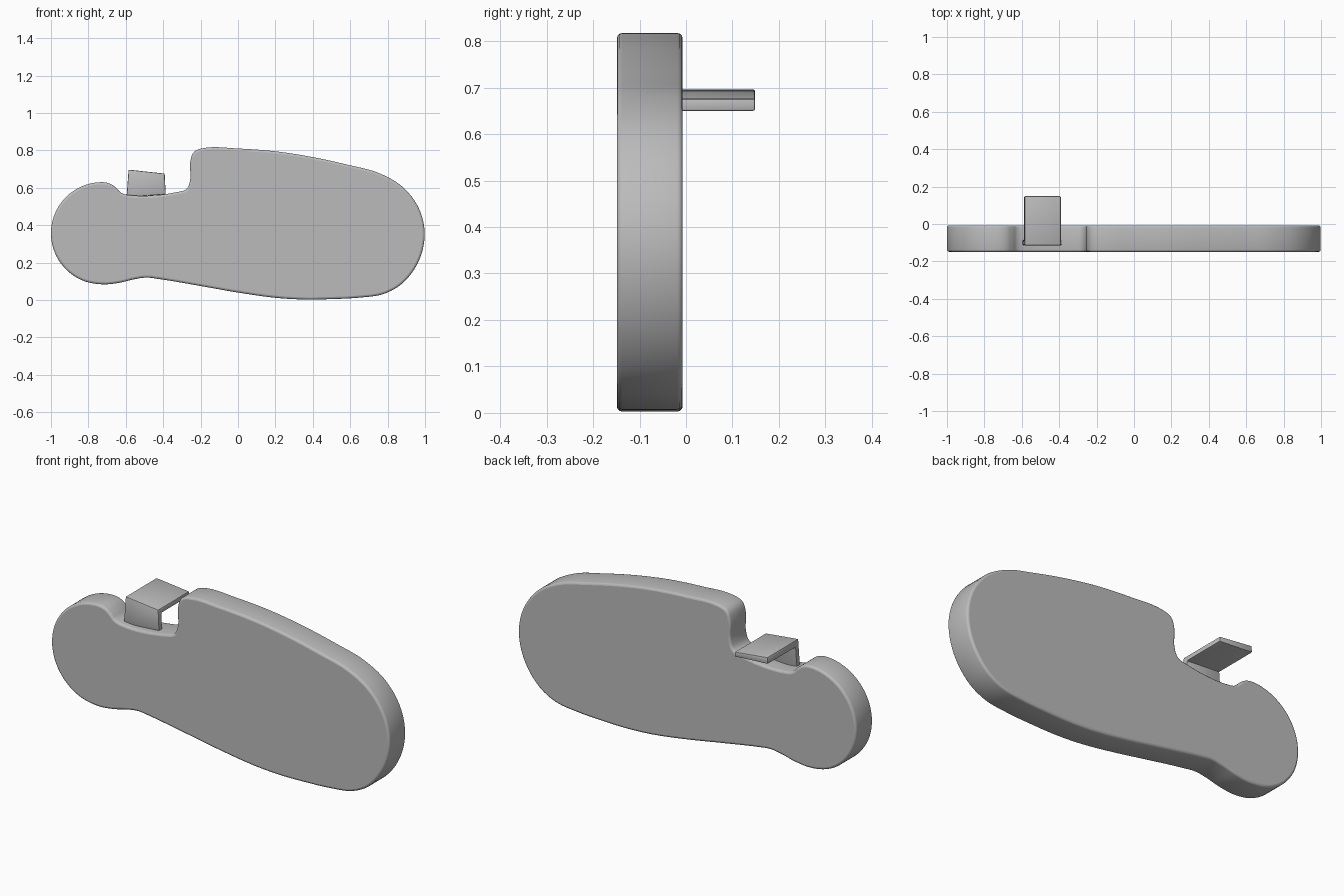
import bpy
import bmesh
import math
from mathutils import Vector
from mathutils.geometry import interpolate_bezier

default_cube = bpy.data.objects.get("Cube")
if default_cube:
    bpy.data.objects.remove(default_cube, do_unlink=True)

# Single plain grey finish
grey = bpy.data.materials.new("plain_grey")
grey.use_nodes = True
colour = (0.5, 0.5, 0.5, 1)
grey.diffuse_color = colour
grey.node_tree.nodes["Principled BSDF"].inputs["Base Color"].default_value = colour


def smooth_loop(points, steps):
    """Closed smooth curve through the points, with length-aware handles."""
    points = [Vector(p) for p in points]
    count = len(points)
    tangents = []
    for i, point in enumerate(points):
        before = point - points[i - 1]
        after = points[(i + 1) % count] - point
        tangents.append((before.normalized() + after.normalized()).normalized())
    result = []
    for i, start in enumerate(points):
        j = (i + 1) % count
        end = points[j]
        reach = (end - start).length / 3
        segment = interpolate_bezier(start, start + tangents[i] * reach,
                                     end - tangents[j] * reach, end, steps + 1)
        result.extend(segment[:-1])
    return result


def make_solid(name, front_ring, back_ring, bevel_width, segments):
    """Prism between two matching rings, with rounded sharp edges."""
    bm = bmesh.new()
    front = [bm.verts.new(p) for p in front_ring]
    back = [bm.verts.new(p) for p in back_ring]
    bm.faces.new(front)
    bm.faces.new(back[::-1])
    for i in range(len(front)):
        bm.faces.new((front[i - 1], front[i], back[i], back[i - 1]))
    bmesh.ops.recalc_face_normals(bm, faces=bm.faces)
    sharp = [e for e in bm.edges if e.calc_face_angle() > math.radians(45)]
    bmesh.ops.bevel(bm, geom=sharp, offset=bevel_width, offset_type='OFFSET',
                    segments=segments, profile=0.5, affect='EDGES',
                    clamp_overlap=False)
    # Large many-sided caps stay flat, everything else is smooth
    for face in bm.faces:
        face.smooth = len(face.verts) <= 4
    mesh = bpy.data.meshes.new(name)
    bm.to_mesh(mesh)
    bm.free()
    mesh.materials.append(grey)
    obj = bpy.data.objects.new(name, mesh)
    bpy.context.collection.objects.link(obj)
    return obj


# Body outline: round end lobe, then notch, top, wide end and underside
lobe_x, lobe_z, lobe_radius = -0.727, 0.357, 0.273
outline = []
for step in range(9):
    angle = math.radians(270 - step * 22.5)
    outline.append((lobe_x + lobe_radius * math.cos(angle),
                    lobe_z + lobe_radius * math.sin(angle)))
outline += [
    (-0.68, 0.62), (-0.65, 0.598), (-0.625, 0.574), (-0.59, 0.562),
    (-0.32, 0.578), (-0.275, 0.594), (-0.256, 0.64),
    (-0.255, 0.74), (-0.235, 0.792), (-0.18, 0.813),
    (0, 0.81), (0.2, 0.795), (0.4, 0.764), (0.6, 0.72), (0.75, 0.68),
    (0.88, 0.605), (0.967, 0.49), (0.998, 0.355), (0.967, 0.21),
    (0.88, 0.09), (0.78, 0.033), (0.65, 0.013),
    (0.5, 0.005), (0.35, 0.003), (0.2, 0.012), (0, 0.04), (-0.2, 0.075),
    (-0.42, 0.112), (-0.49, 0.12), (-0.56, 0.11), (-0.63, 0.093),
]
loop = smooth_loop(outline, 6)
make_solid("slab_body",
           [(p.x, -0.149, p.y) for p in loop],
           [(p.x, -0.007, p.y) for p in loop], 0.012, 3)

# Bent tab: thin upright on the notch floor with a plate reaching backward
profile = [(-0.114, -0.1), (-0.114, 1), (0.149, 1),
           (0.149, 0.74), (-0.086, 0.74), (-0.086, -0.1)]


def tab_side(low, high):
    low, high = Vector(low), Vector(high)
    ring = []
    for depth, height in profile:
        p = low.lerp(high, height)
        ring.append((p.x, depth, p.y))
    return ring


tab = make_solid("bent_tab",
                 tab_side((-0.595, 0.563), (-0.585, 0.697)),
                 tab_side((-0.387, 0.575), (-0.392, 0.676)), 0.005, 2)
bpy.ops.object.select_all(action='DESELECT')
tab.select_set(True)
bpy.context.view_layer.objects.active = tab
bpy.ops.object.shade_smooth_by_angle(angle=math.radians(30))
